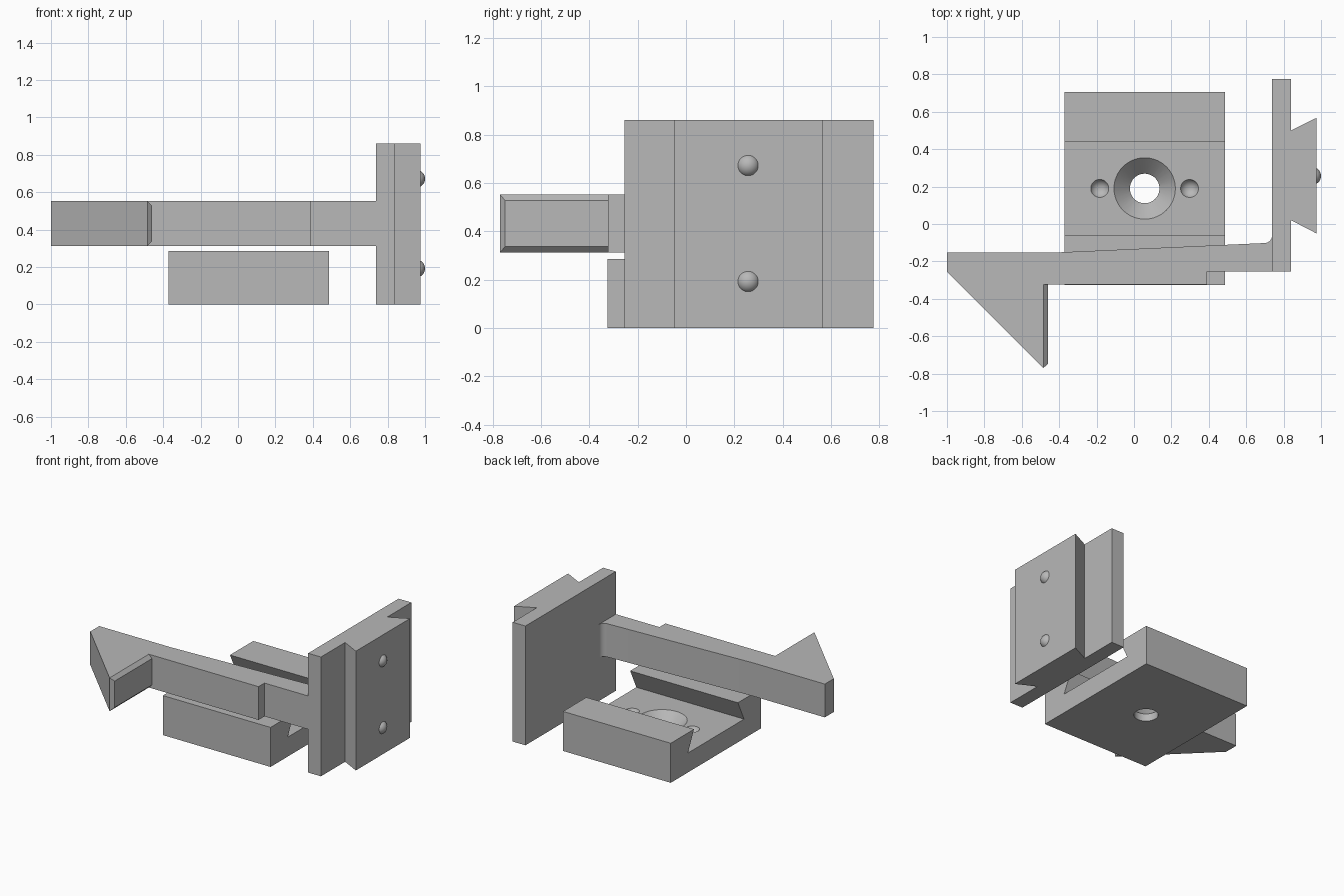
import bpy, bmesh, math
from mathutils import Matrix, Vector

if "Cube" in bpy.data.objects:
    bpy.data.objects.remove(bpy.data.objects["Cube"])

GREY = (0.48, 0.48, 0.48, 1)
mat = bpy.data.materials.new("plain grey")
mat.use_nodes = True
mat.diffuse_color = GREY
mat.node_tree.nodes["Principled BSDF"].inputs["Base Color"].default_value = GREY


def finish(name, bm):
    bmesh.ops.recalc_face_normals(bm, faces=bm.faces)
    mesh = bpy.data.meshes.new(name)
    bm.to_mesh(mesh)
    bm.free()
    mesh.materials.append(mat)
    obj = bpy.data.objects.new(name, mesh)
    bpy.context.collection.objects.link(obj)
    return obj


def prism(name, outline, low, high, axis="z"):
    """Extrude an outline: (x, y) along z, or (y, z) along x."""
    bm = bmesh.new()
    place = (lambda a, b: (a, b, low)) if axis == "z" else (lambda a, b: (low, a, b))
    face = bm.faces.new([bm.verts.new(place(a, b)) for a, b in outline])
    moved = bmesh.ops.extrude_face_region(bm, geom=[face])["geom"]
    step = Vector((0, 0, high - low) if axis == "z" else (high - low, 0, 0))
    bmesh.ops.translate(bm, verts=[v for v in moved if isinstance(v, bmesh.types.BMVert)], vec=step)
    return finish(name, bm)


def cone(name, x, y, low, high, r_low, r_high):
    bm = bmesh.new()
    bmesh.ops.create_cone(bm, cap_ends=True, segments=64, radius1=r_low, radius2=r_high,
                          depth=high - low, matrix=Matrix.Translation((x, y, (low + high) / 2)))
    return finish(name, bm)


def ball(name, centre, radius):
    bm = bmesh.new()
    bmesh.ops.create_uvsphere(bm, u_segments=40, v_segments=24, radius=radius,
                              matrix=Matrix.Translation(centre))
    return finish(name, bm)


def combine(target, tool, operation):
    mod = target.modifiers.new(operation.lower(), "BOOLEAN")
    mod.operation, mod.solver, mod.object = operation, "EXACT", tool
    bpy.context.view_layer.objects.active = target
    with bpy.context.temp_override(object=target, active_object=target):
        bpy.ops.object.modifier_apply(modifier=mod.name)
    bpy.data.objects.remove(tool)


def smooth(obj):
    bpy.ops.object.select_all(action="DESELECT")
    obj.select_set(True)
    bpy.context.view_layer.objects.active = obj
    bpy.ops.object.shade_smooth_by_angle(angle=math.radians(25))


# Base block with a dovetail slot along x
MID, FLOOR, TOP = 0.19, 0.14, 0.285
base = prism("base_block", [
    (-0.325, 0), (0.705, 0), (0.705, TOP), (MID + 0.25, TOP), (MID + 0.32, FLOOR),
    (MID - 0.32, FLOOR), (MID - 0.25, TOP), (-0.325, TOP)], -0.372, 0.487, "x")

# Countersunk screw hole and two round detents in the slot floor
HOLE_X = 0.057
combine(base, cone("hole_cutter", HOLE_X, MID, -0.1, 0.2, 0.079, 0.079), "DIFFERENCE")
combine(base, cone("countersink_cutter", HOLE_X, MID, 0.045, FLOOR + 0.01, 0.07, 0.174), "DIFFERENCE")
for side in (-1, 1):
    combine(base, ball("detent_cutter", (HOLE_X + side * 0.24, MID, FLOOR + 0.02), 0.052), "DIFFERENCE")
smooth(base)

# Upright plate and its dovetail rail in one profile
plate = prism("dovetail_plate", [
    (0.738, -0.255), (0.84, -0.255), (0.84, 0.02), (0.975, -0.05),
    (0.975, 0.567), (0.84, 0.5), (0.84, 0.775), (0.738, 0.775)], 0, 0.86)

# Detent bumps on the rail
for label, z in (("lower", 0.192), ("upper", 0.672)):
    smooth(ball(label + "_detent_bump", (0.952, 0.257, z), 0.048))

# Flexible arm with a hooked end and a filleted root
LOW, HIGH, EDGE = 0.312, 0.552, 0.025
fillet = [(0.698 + 0.04 * math.sin(t * math.pi / 12), -0.062 - 0.04 * math.cos(t * math.pi / 12))
          for t in range(7)]
arm = prism("latch_arm", [
    (-1, -0.255), (-0.485, -0.77), (-0.485, -0.323), (0.39, -0.323), (0.39, -0.255),
    (0.738, -0.255)] + fillet[::-1] + [(-0.43, -0.153), (-1, -0.153)], LOW, HIGH)

# Chamfered catch face of the hook
bm = bmesh.new()
for x, tip, inset in ((-0.485, -0.77, 0), (-0.46, -0.748, EDGE)):
    for y in (tip, -0.323):
        for z in (LOW + inset, HIGH - inset):
            bm.verts.new((x, y, z))
bmesh.ops.convex_hull(bm, input=bm.verts)
bmesh.ops.dissolve_limit(bm, angle_limit=0.01, verts=bm.verts, edges=bm.edges)
finish("hook_catch_face", bm)
smooth(arm)
